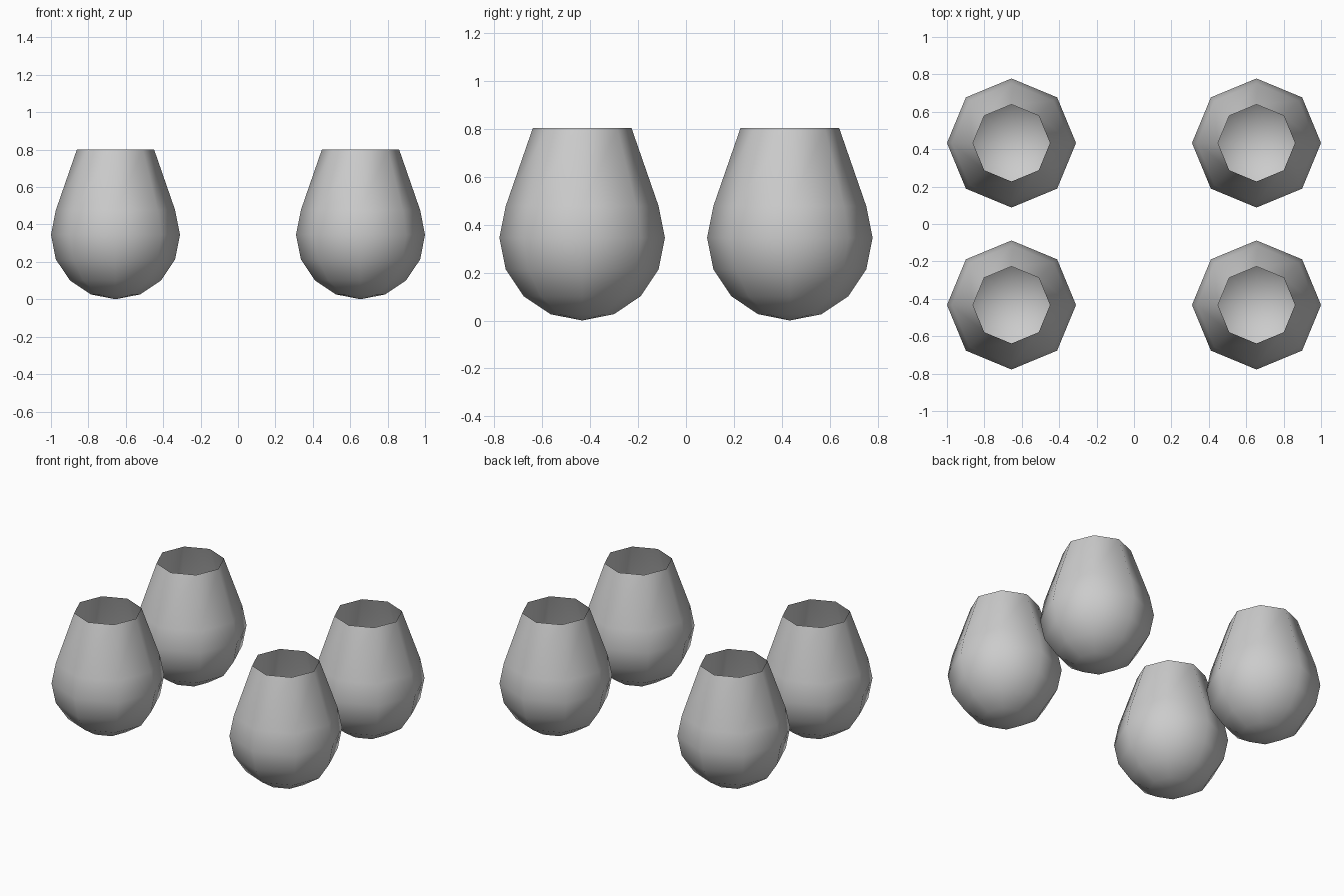
import bpy, bmesh
from math import sin, cos, pi

if "Cube" in bpy.data.objects:
    bpy.data.objects.remove(bpy.data.objects["Cube"])

R = 0.345          # bowl radius
CX, CY = 0.655, 0.433
SIDES = 8

# Profile (radius, height): lower sphere rings, then a straight taper to the open mouth
profile = [(R * sin(k * pi / 8), R - R * cos(k * pi / 8)) for k in range(1, 6)]
profile.append((0.206, 0.802))


def make_cup(name, x, y):
    bm = bmesh.new()
    rings = [[bm.verts.new((r * cos(2 * pi * i / SIDES), r * sin(2 * pi * i / SIDES), z))
              for i in range(SIDES)] for r, z in profile]
    pole = bm.verts.new((0, 0, 0))
    for i in range(SIDES):
        j = (i + 1) % SIDES
        bm.faces.new((pole, rings[0][j], rings[0][i]))
        for a, b in zip(rings, rings[1:]):
            bm.faces.new((a[i], a[j], b[j], b[i]))
    for f in bm.faces:
        f.smooth = True
    mesh = bpy.data.meshes.new(name)
    bm.to_mesh(mesh)
    bm.free()
    obj = bpy.data.objects.new(name, mesh)
    obj.location = (x, y, 0)
    bpy.context.collection.objects.link(obj)


# Four stemless cups in a rectangle
for sx, side in ((-1, "left"), (1, "right")):
    for sy, end in ((-1, "front"), (1, "back")):
        make_cup(f"cup_{end}_{side}", sx * CX, sy * CY)
